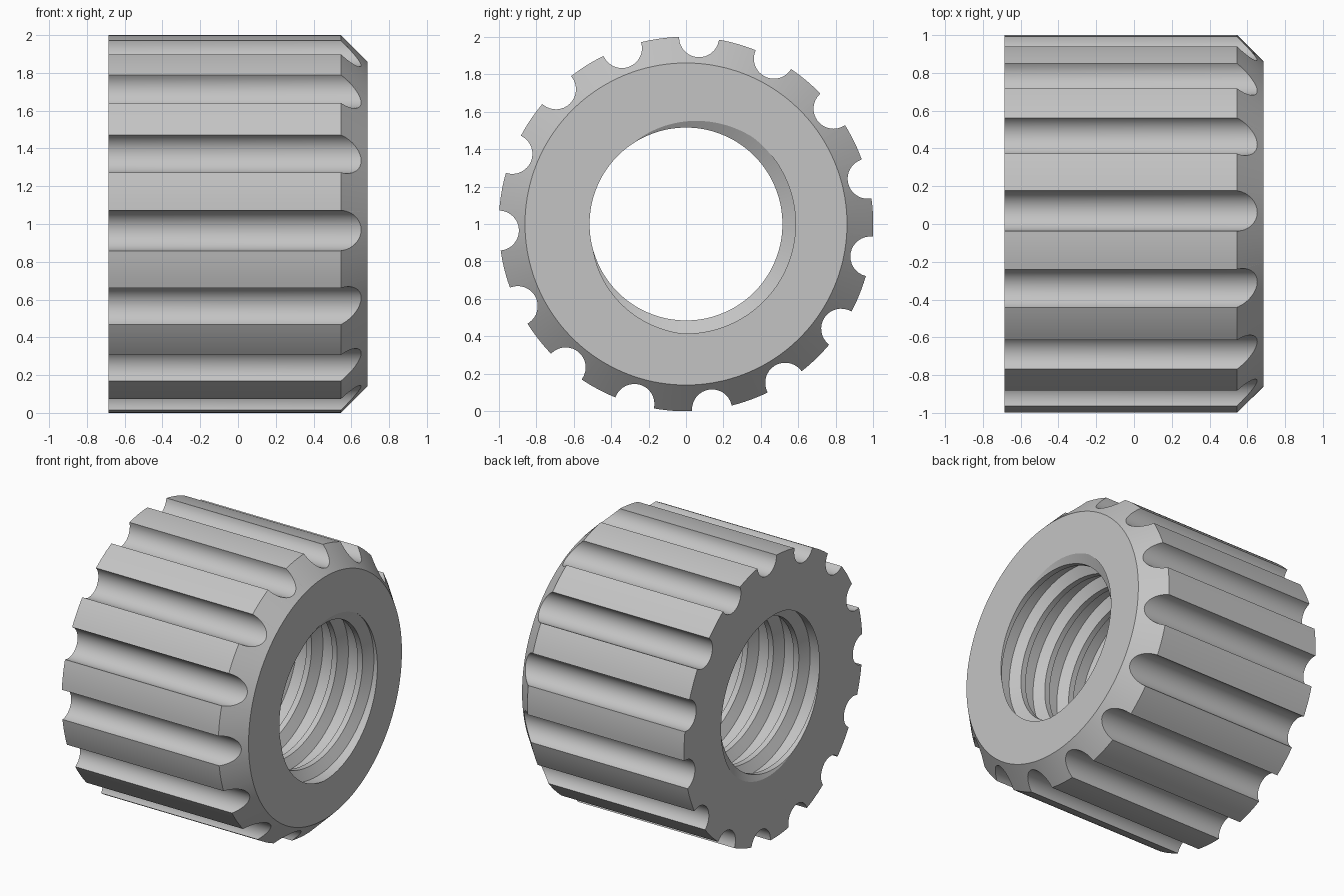
import bpy
import bmesh
from math import sin, cos, atan2, asin, hypot, radians, tau, floor

if "Cube" in bpy.data.objects:
    bpy.data.objects.remove(bpy.data.objects["Cube"], do_unlink=True)

HALF = 0.685                      # half length along x
OUTER, FACE = 1.0, 0.86           # outer radius, end face radius after the chamfer
GROOVES, GROOVE_R = 15, 0.107     # flutes round the outside
FIRST_GROOVE = radians(14)
CREST, ROOT, PITCH = 0.515, 0.585, 0.2
THREAD_START = radians(160)
BREAKS = (0.1, 0.3, 0.7, 0.9)     # thread profile corners, as fractions of a pitch


def bore_radius(x, angle):
    """Radius of the trapezoidal right-handed thread."""
    u = (x - HALF) / PITCH - (angle - THREAD_START) / tau
    u -= floor(u)
    d = min(u, 1 - u)
    t = min(max((d - BREAKS[0]) / (BREAKS[1] - BREAKS[0]), 0), 1)
    return CREST + (ROOT - CREST) * t


def outline():
    """Angle and radius of each point round the fluted outside."""
    points = []
    step = tau / GROOVES
    half = asin(GROOVE_R / OUTER)
    limit = radians(84)
    arc, land = 16, 6
    for g in range(GROOVES):
        mid = FIRST_GROOVE + g * step
        points.append((mid - half, OUTER))
        for i in range(arc + 1):
            phi = -limit + 2 * limit * i / arc
            across, out = GROOVE_R * sin(phi), OUTER - GROOVE_R * cos(phi)
            points.append((mid + atan2(across, out), hypot(across, out)))
        for i in range(land):
            points.append((mid + half + (step - 2 * half) * i / land, OUTER))
    points.append((points[0][0] + tau, points[0][1]))
    return points


def column(angle, radius):
    """Closed lengthwise section: fluted side, chamfer, end face, thread."""
    section = [(-HALF, radius), (HALF - (radius - FACE), radius), (HALF, FACE)]
    for k in range(2, -10, -1):
        for b in reversed(BREAKS):
            x = HALF + PITCH * (k + b + (angle - THREAD_START) / tau)
            x = min(max(x, -HALF), HALF)
            section.append((x, bore_radius(x, angle)))
    return [(x, r * cos(angle), OUTER + r * sin(angle)) for x, r in section]


# Loft the sections round the axis
bm = bmesh.new()
columns = [[bm.verts.new(p) for p in column(a, r)] for a, r in outline()]
for c0, c1 in zip(columns, columns[1:]):
    n = len(c0)
    for j in range(n):
        k = (j + 1) % n
        bm.faces.new((c0[j], c0[k], c1[k], c1[j]))
bmesh.ops.remove_doubles(bm, verts=bm.verts, dist=0.0002)
bmesh.ops.recalc_face_normals(bm, faces=bm.faces)
mesh = bpy.data.meshes.new("threaded_insert")
bm.to_mesh(mesh)
bm.free()
insert = bpy.data.objects.new("threaded_insert", mesh)
bpy.context.collection.objects.link(insert)

# Plain grey metal
grey = bpy.data.materials.new("light_grey")
grey.use_nodes = True
colour = (0.55, 0.55, 0.55, 1)
grey.diffuse_color = colour
grey.node_tree.nodes["Principled BSDF"].inputs["Base Color"].default_value = colour
mesh.materials.append(grey)

# Smooth curves, crisp edges
bpy.ops.object.select_all(action="DESELECT")
insert.select_set(True)
bpy.context.view_layer.objects.active = insert
bpy.ops.object.shade_smooth_by_angle(angle=radians(28))
